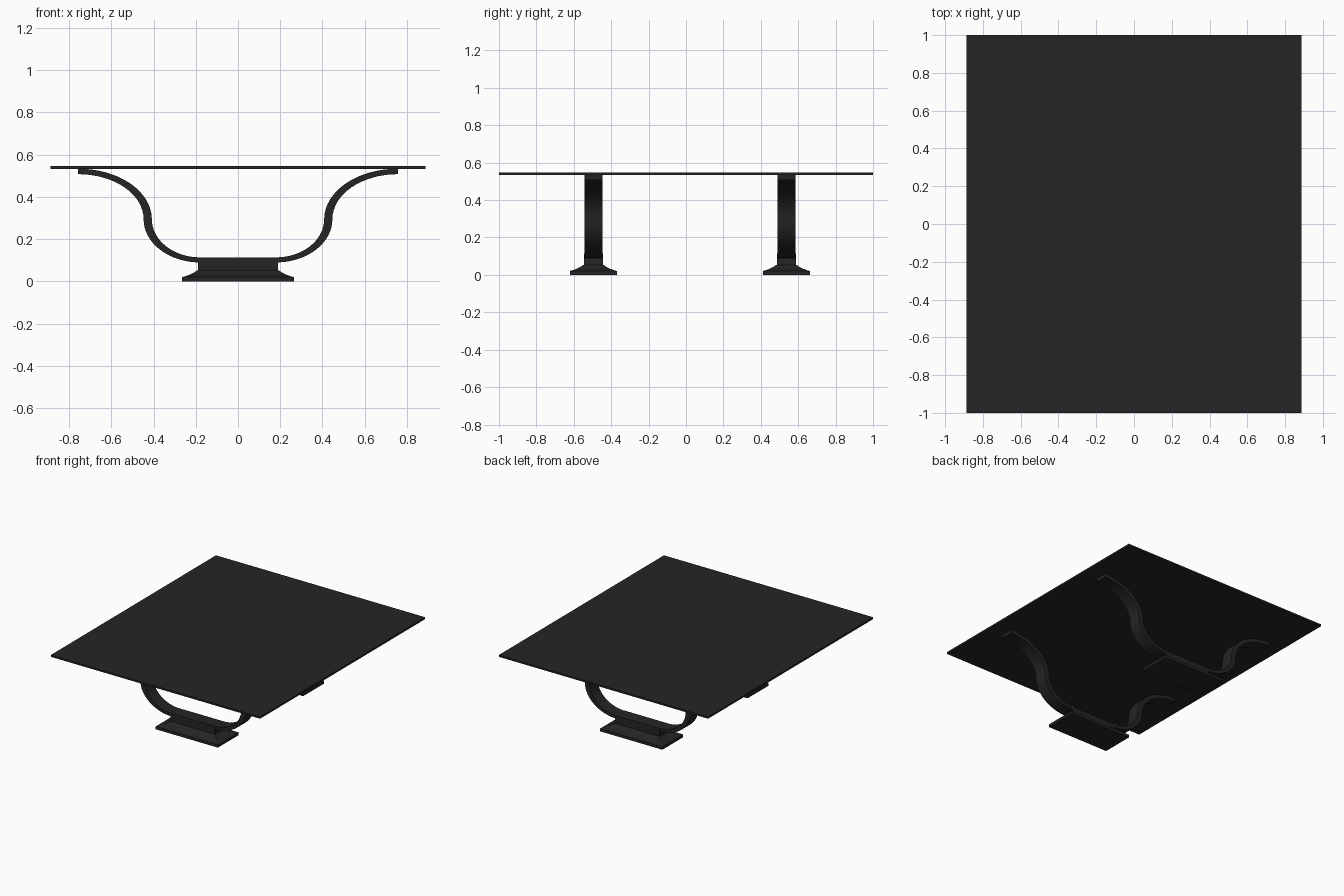
import bpy, bmesh, math

if "Cube" in bpy.data.objects:
    bpy.data.objects.remove(bpy.data.objects["Cube"])

black = bpy.data.materials.new("charcoal_black")
black.diffuse_color = (0.018, 0.018, 0.018, 1)
black.use_nodes = True
black.node_tree.nodes["Principled BSDF"].inputs["Base Color"].default_value = black.diffuse_color


def make_object(name, bm, smooth=False):
    bmesh.ops.recalc_face_normals(bm, faces=bm.faces)
    mesh = bpy.data.meshes.new(name)
    bm.to_mesh(mesh)
    bm.free()
    mesh.materials.append(black)
    ob = bpy.data.objects.new(name, mesh)
    bpy.context.collection.objects.link(ob)
    if smooth:
        bpy.ops.object.select_all(action='DESELECT')
        ob.select_set(True)
        bpy.context.view_layer.objects.active = ob
        bpy.ops.object.shade_smooth_by_angle(angle=math.radians(30))
    return ob


def stacked_rectangles(name, rings, y=0.0):
    """Loft rectangles given as (half_x, half_y, z)."""
    bm = bmesh.new()
    loops = [[bm.verts.new((sx * hx, y + sy * hy, z))
              for sx, sy in ((-1, -1), (1, -1), (1, 1), (-1, 1))]
             for hx, hy, z in rings]
    for a, b in zip(loops, loops[1:]):
        for i in range(4):
            j = (i + 1) % 4
            bm.faces.new((a[i], a[j], b[j], b[i]))
    bm.faces.new(loops[0][::-1])
    bm.faces.new(loops[-1])
    return make_object(name, bm)


def arm_band(side, steps=16):
    """Pairs of (x, z) across the S-shaped strap, from foot to table top."""
    pairs = []
    mid = 0.295
    for i in range(steps + 1):          # lower bowl
        a = math.pi / 2 * i / steps
        s, c = math.sin(a), math.cos(a)
        pairs.append(((0.18 + 0.267 * s, mid - 0.205 * c),
                      (0.18 + 0.228 * s, mid - 0.181 * c)))
    for i in range(1, steps + 1):       # upper flare
        a = math.pi / 2 * i / steps
        s, c = math.sin(a), math.cos(a)
        pairs.append(((0.757 - 0.310 * c, mid + 0.213 * s),
                      (0.757 - 0.349 * c, mid + 0.239 * s)))
    return [((side * p[0], p[1]), (side * q[0], q[1])) for p, q in pairs]


def make_arm(name, side, y, half=0.049):
    bm = bmesh.new()
    loops = []
    for (px, pz), (qx, qz) in arm_band(side):
        loops.append([bm.verts.new(v) for v in (
            (px, y - half, pz), (px, y + half, pz),
            (qx, y + half, qz), (qx, y - half, qz))])
    for a, b in zip(loops, loops[1:]):
        for i in range(4):
            j = (i + 1) % 4
            bm.faces.new((a[i], a[j], b[j], b[i]))
    bm.faces.new(loops[0][::-1])
    bm.faces.new(loops[-1])
    return make_object(name, bm, smooth=True)


# Thin table top
stacked_rectangles("table_top", [(0.887, 1.0, 0.533), (0.887, 1.0, 0.547)])

# Two pedestals: moulded foot (offset, height profile) and a pair of arms
foot_profile = [(0.075, 0.0), (0.075, 0.021), (0.062, 0.024), (0.040, 0.032),
                (0.018, 0.043), (0.006, 0.052), (0.0, 0.053), (0.0, 0.114)]
for label, y in (("front", -0.495), ("back", 0.537)):
    stacked_rectangles(label + "_foot",
                       [(0.189 + o, 0.051 + o, z) for o, z in foot_profile], y)
    for side_name, side in (("left", -1), ("right", 1)):
        make_arm(f"{label}_{side_name}_arm", side, y)
